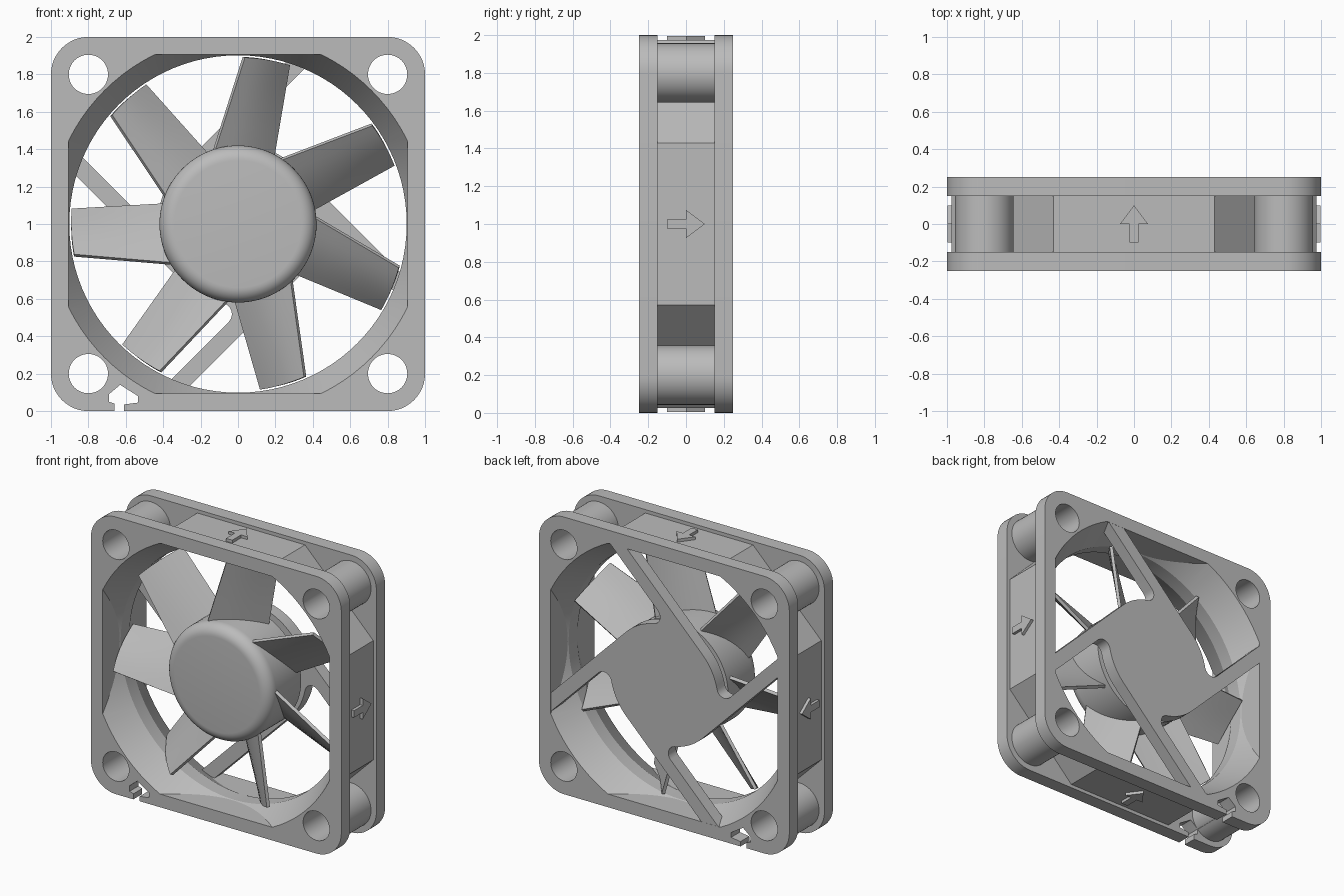
import bpy, bmesh
from math import pi, sin, cos, radians
from mathutils import Vector, Matrix

if "Cube" in bpy.data.objects:
    bpy.data.objects.remove(bpy.data.objects["Cube"])

CENTRE = Vector((0, 0, 1))
GREY = (0.5, 0.5, 0.5, 1)
mat = bpy.data.materials.new("light_grey_plastic")
mat.use_nodes = True
mat.diffuse_color = GREY
mat.node_tree.nodes["Principled BSDF"].inputs["Base Color"].default_value = GREY


def add_object(name, bm):
    bmesh.ops.recalc_face_normals(bm, faces=bm.faces)
    bmesh.ops.translate(bm, verts=bm.verts, vec=CENTRE)
    mesh = bpy.data.meshes.new(name)
    bm.to_mesh(mesh)
    bm.free()
    mesh.materials.append(mat)
    ob = bpy.data.objects.new(name, mesh)
    bpy.context.collection.objects.link(ob)
    return ob


def loft(name, rings):
    """Solid skinned through matching closed rings, capped at both ends."""
    bm = bmesh.new()
    loops = [[bm.verts.new(p) for p in ring] for ring in rings]
    n = len(loops[0])
    for a, b in zip(loops, loops[1:]):
        for i in range(n):
            j = (i + 1) % n
            bm.faces.new((a[i], a[j], b[j], b[i]))
    bm.faces.new(loops[0])
    bm.faces.new(loops[-1])
    return add_object(name, bm)


def prism(name, outline, y0, y1):
    return loft(name, [[(x, y, z) for x, z in outline] for y in (y0, y1)])


def circle(r, cx=0, cz=0, n=96):
    return [(cx + r * cos(2 * pi * i / n), cz + r * sin(2 * pi * i / n)) for i in range(n)]


def lathe(name, profile):
    return loft(name, [[(x, y, z) for x, z in circle(r)] for r, y in profile])


def select_only(ob):
    bpy.ops.object.select_all(action="DESELECT")
    ob.select_set(True)
    bpy.context.view_layer.objects.active = ob


def combine(target, other, operation):
    mod = target.modifiers.new("combine", "BOOLEAN")
    mod.operation = operation
    mod.solver = "EXACT"
    mod.object = other
    select_only(target)
    bpy.ops.object.modifier_apply(modifier=mod.name)
    bpy.data.objects.remove(other)


def smooth(ob, angle=25):
    select_only(ob)
    bpy.ops.object.shade_smooth_by_angle(angle=radians(angle))


CORNERS = [(sx * 0.8, sz * 0.8) for sx in (-1, 1) for sz in (-1, 1)]

# Frame: octagonal duct, two rounded flanges and four corner posts
rounded = []
for k, (cx, cz) in enumerate([(0.8, 0.8), (-0.8, 0.8), (-0.8, -0.8), (0.8, -0.8)]):
    for i in range(13):
        a = pi / 2 * (k + i / 12)
        rounded.append((cx + 0.2 * cos(a), cz + 0.2 * sin(a)))
W, C = 0.975, 0.43
octagon = [(W, C), (C, W), (-C, W), (-W, C), (-W, -C), (-C, -W), (C, -W), (W, -C)]
frame = prism("frame", octagon, -0.17, 0.17)
for x, z in CORNERS:
    combine(frame, prism("post", circle(0.157, x, z, 48), -0.18, 0.18), "UNION")
for side in (-1, 1):
    combine(frame, prism("flange", rounded, side * 0.15, side * 0.25), "UNION")

# Air opening: flared on both ends and trimmed by flat sides
opening = lathe("opening", [(1.015, -0.26), (0.902, -0.05), (0.902, 0.05), (1.015, 0.26)])
S = 0.905
combine(opening, prism("trim", [(-S, -S), (S, -S), (S, S), (-S, S)], -0.4, 0.4), "INTERSECT")
combine(frame, opening, "DIFFERENCE")

# Screw holes
for x, z in CORNERS:
    combine(frame, prism("hole", circle(0.105, x, z, 48), -0.4, 0.4), "DIFFERENCE")

# Cable notch in the lower edge
notch = [(-0.66, -1.1), (-0.66, -0.96), (-0.69, -0.95), (-0.69, -0.91), (-0.63, -0.86),
         (-0.535, -0.92), (-0.535, -0.955), (-0.61, -0.965), (-0.61, -1.1)]
combine(frame, prism("notch", notch, -0.4, 0.4), "DIFFERENCE")
smooth(frame)

# Raised airflow arrows on the four sides
arrow = [(-0.025, -0.1), (0.025, -0.1), (0.025, 0), (0.075, 0), (0, 0.1), (-0.075, 0), (-0.025, 0)]
for k, side in enumerate(("top", "left", "bottom", "right")):
    turn = Matrix.Rotation(k * pi / 2, 3, "Y")
    loft(side + "_arrow", [[turn @ Vector((s, y, h)) for s, y in arrow] for h in (0.96, 0.996)])

# Rear motor plate with four tangential struts, as one outline
R, INNER, FILLET = 0.43, 0.335, 0.06
d = INNER - FILLET
u = ((R + FILLET) ** 2 - d ** 2) ** 0.5
meet = Vector((u, d)).angle_signed(Vector((1, 0)))
quarter = [(0, R), (0.9, R), (0.98, INNER)]
for i in range(7):
    a = pi / 2 + (pi / 2 + abs(meet)) * i / 6
    quarter.append((u + FILLET * cos(a), d + FILLET * sin(a)))
for i in range(1, 10):
    a = abs(meet) * (1 - i / 10)
    quarter.append((R * cos(a), R * sin(a)))
plate = []
for k in range(4):
    a = pi / 4 - k * pi / 2
    plate += [(x * cos(a) - z * sin(a), x * sin(a) + z * cos(a)) for x, z in quarter]
smooth(prism("motor_plate", plate, 0.16, 0.249))

# Rotor hub with a rounded front rim
rim = [(0.34 + 0.08 * sin(pi / 16 * i), -0.16 - 0.08 * cos(pi / 16 * i)) for i in range(9)]
smooth(lathe("hub", rim + [(0.42, 0.12)]), 40)
lathe("motor_shaft", [(0.3, 0.1), (0.3, 0.18)])


# Seven pitched, cambered blades
def blade_point(s, t):
    root, tip = radians(-20 + 48 * t), radians(2 + 15.6 * t)
    p = Vector((sin(root), 0, cos(root))) * 0.395
    q = Vector((sin(tip), 0, cos(tip))) * 0.892
    point = p.lerp(q, s)
    point.y = -0.165 + 0.245 * t - 0.025 * sin(pi * t)
    return point


SPAN, CHORD = 4, 8
for k in range(7):
    bm = bmesh.new()
    turn = Matrix.Rotation(2 * pi * k / 7, 3, "Y")
    grid = [[bm.verts.new(turn @ blade_point(i / SPAN, j / CHORD)) for j in range(CHORD + 1)]
            for i in range(SPAN + 1)]
    for i in range(SPAN):
        for j in range(CHORD):
            bm.faces.new((grid[i][j], grid[i + 1][j], grid[i + 1][j + 1], grid[i][j + 1]))
    blade = add_object(f"blade_{k + 1}", bm)
    mod = blade.modifiers.new("thickness", "SOLIDIFY")
    mod.thickness = 0.022
    mod.offset = 0
    select_only(blade)
    bpy.ops.object.modifier_apply(modifier=mod.name)
    smooth(blade, 35)
